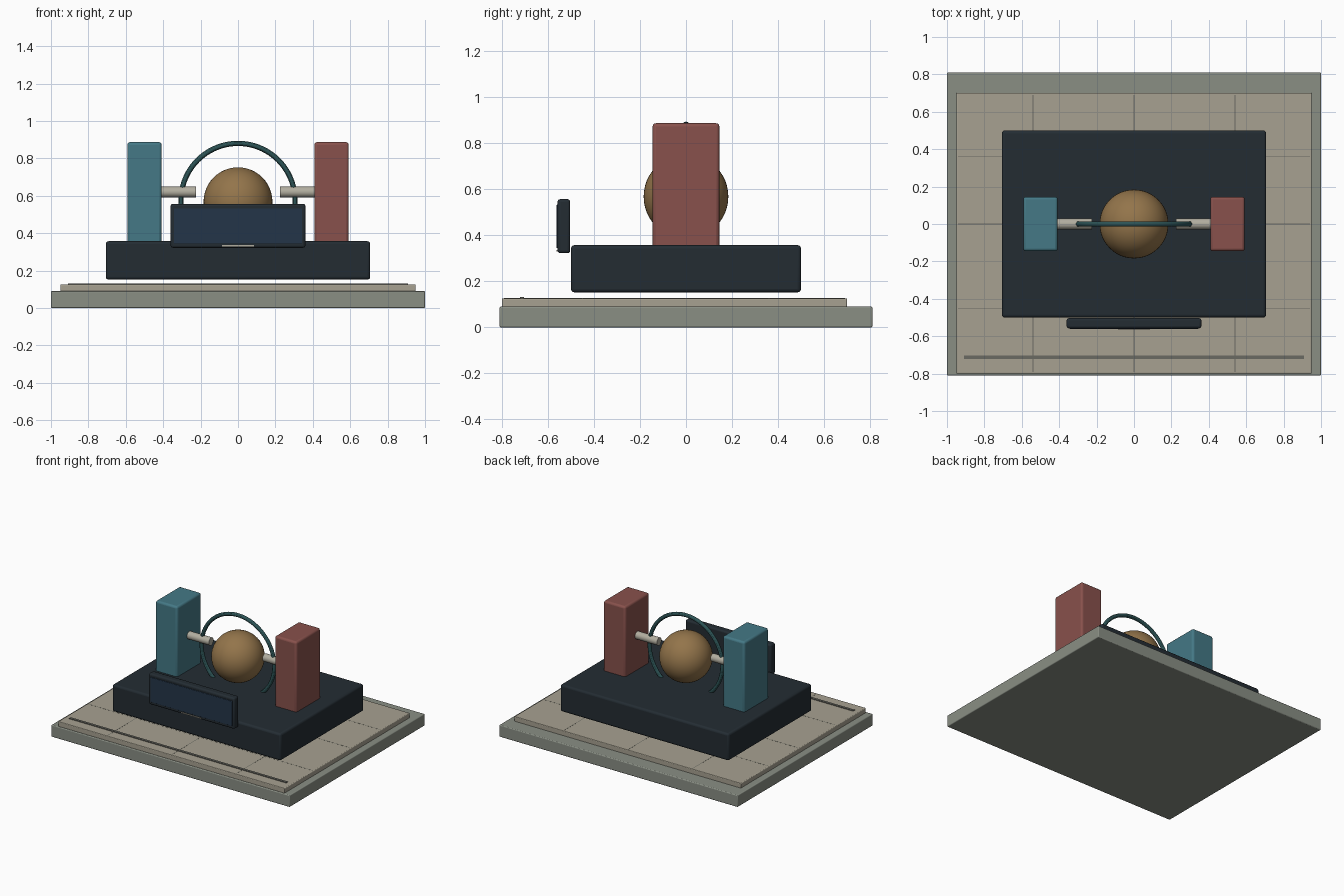
import bpy
from math import pi

if "Cube" in bpy.data.objects:
    bpy.data.objects.remove(bpy.data.objects["Cube"])


def material(name, r, g, b):
    m = bpy.data.materials.new(name)
    m.diffuse_color = [(c / 255) ** 2.2 for c in (r, g, b)] + [1]
    m.use_nodes = True
    m.node_tree.nodes["Principled BSDF"].inputs["Base Color"].default_value = m.diffuse_color
    return m


STONE = material("stone_grey", 136, 141, 131)
SAND = material("sand", 166, 160, 144)
SEAM = material("seam_grey", 105, 105, 98)
DARK = material("charcoal", 40, 48, 54)
SCREEN = material("screen_blue", 40, 56, 74)
TEAL = material("teal", 70, 120, 133)
RED = material("brick_red", 135, 82, 77)
BRASS = material("brass", 146, 116, 76)
RING = material("ring_green", 48, 84, 86)
PIN = material("pin_grey", 176, 172, 158)


def finish(name, mat, smooth=True):
    ob = bpy.context.object
    ob.name = name
    ob.data.materials.append(mat)
    if smooth:
        bpy.ops.object.shade_smooth_by_angle(angle=pi / 6)
    return ob


def box(name, mat, x, y, z, bevel=0.0):
    """Box from (min, max) ranges, with optional rounded edges."""
    bpy.ops.mesh.primitive_cube_add(size=1, location=[sum(r) / 2 for r in (x, y, z)])
    ob = bpy.context.object
    ob.scale = [r[1] - r[0] for r in (x, y, z)]
    bpy.ops.object.transform_apply(location=False, rotation=False, scale=True)
    if bevel:
        mod = ob.modifiers.new("bevel", "BEVEL")
        mod.width = bevel
        mod.segments = 3
    return finish(name, mat, smooth=bevel > 0)


# Ground slab and mat
box("ground_slab", STONE, (-1, 1), (-0.81, 0.81), (0, 0.09), 0.006)
box("floor_mat", SAND, (-0.95, 0.95), (-0.8, 0.7), (0.085, 0.126), 0.005)

# Fine seams and front strip on the mat
for i, x in enumerate((-0.54, 0, 0.54)):
    box(f"mat_seam_long_{i}", SEAM, (x - 0.002, x + 0.002), (-0.79, 0.69), (0.12, 0.1265))
for i, y in enumerate((-0.45, 0, 0.36)):
    box(f"mat_seam_cross_{i}", SEAM, (-0.94, 0.94), (y - 0.002, y + 0.002), (0.12, 0.1265))
box("front_strip", SEAM, (-0.91, 0.91), (-0.722, -0.703), (0.12, 0.131))

# Machine base, floating just above the mat
box("machine_base", DARK, (-0.707, 0.707), (-0.5, 0.5), (0.152, 0.357), 0.015)

# Control panel with screen and slot
box("panel_housing", DARK, (-0.36, 0.36), (-0.558, -0.503), (0.322, 0.557), 0.012)
box("panel_screen", SCREEN, (-0.343, 0.343), (-0.562, -0.55), (0.345, 0.533), 0.002)
box("panel_slot", PIN, (-0.085, 0.085), (-0.563, -0.55), (0.33, 0.336))

# Side posts with pins pointing at the sphere
for side, label, mat in ((-1, "left", TEAL), (1, "right", RED)):
    xs = sorted((side * 0.408, side * 0.592))
    box(f"{label}_post", mat, xs, (-0.145, 0.145), (0.34, 0.887), 0.015)
    bpy.ops.mesh.primitive_cylinder_add(vertices=32, radius=0.029, depth=0.2,
                                        location=(side * 0.325, 0, 0.62),
                                        rotation=(0, pi / 2, 0))
    finish(f"{label}_pin", PIN)

# Central sphere
bpy.ops.mesh.primitive_uv_sphere_add(segments=48, ring_count=24, radius=0.184,
                                     location=(0, 0, 0.568))
finish("core_sphere", BRASS)

# Upright ring, its lower part sunk into the base
bpy.ops.mesh.primitive_torus_add(major_radius=0.305, minor_radius=0.014,
                                 major_segments=72, minor_segments=12,
                                 location=(0, 0, 0.575), rotation=(pi / 2, 0, 0))
finish("core_ring", RING)
